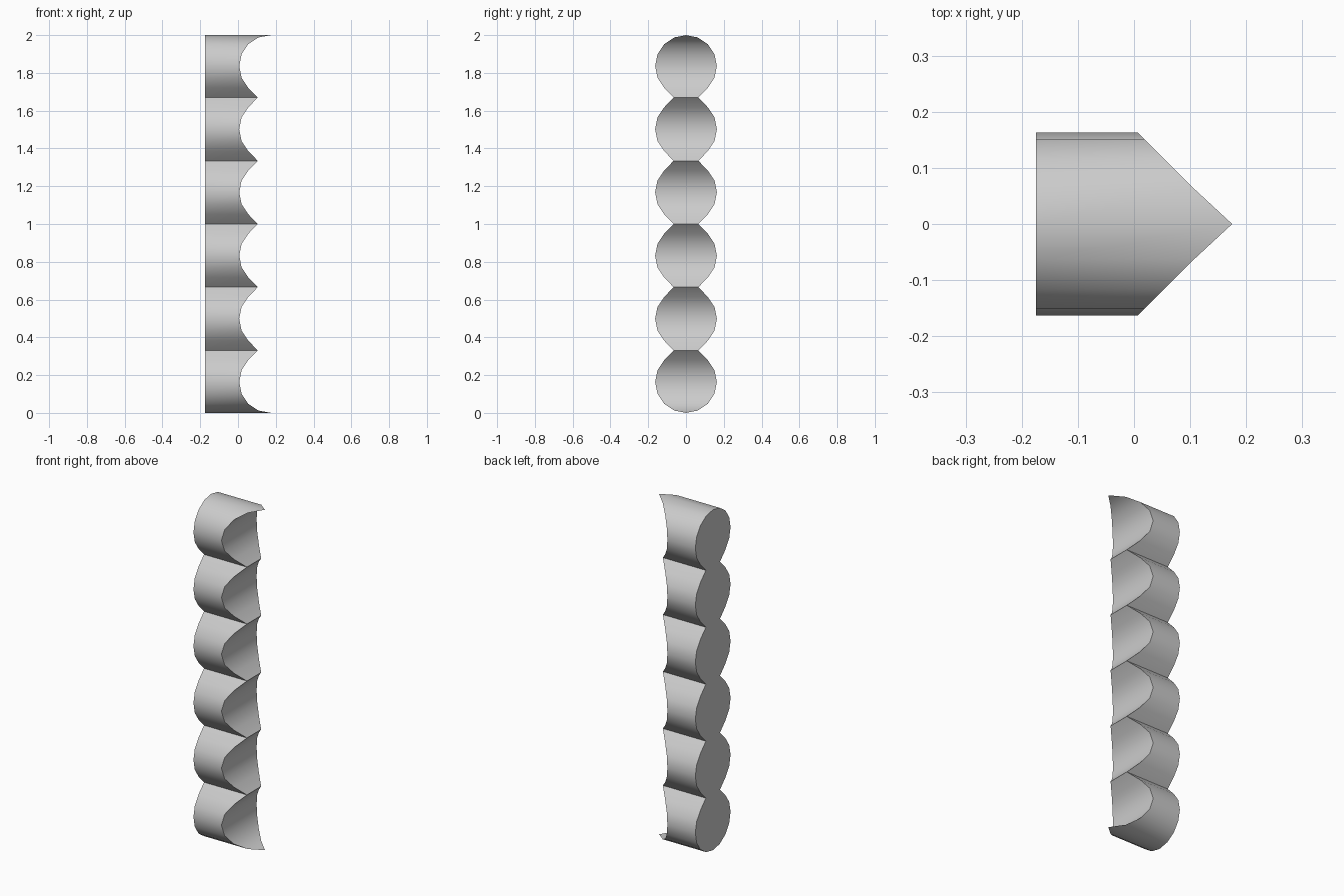
import bpy, bmesh
from math import sin, cos, radians

if "Cube" in bpy.data.objects:
    bpy.data.objects.remove(bpy.data.objects["Cube"])

R = 0.1635                      # log radius
N = 6                           # logs in the stack
PITCH = (2 - 2 * R) / (N - 1)   # spacing of log centres
BACK, TIP = -0.175, 0.17        # sawn end, centre of the crossing logs


def arc(k, degrees):
    """Half width and height on log k (16-sided circle)."""
    a = radians(degrees)
    return R * cos(a), R + k * PITCH + R * sin(a)


# Half profile of the stacked logs, bottom to top; neighbours share a seam
rows = [(0.0, 0.0), arc(0, -67.5)]
for k in range(N):
    rows += [arc(k, d) for d in (-45, -22.5, 0, 22.5, 45)]
    if k < N - 1:
        rows.append((R * cos(radians(67.5)) + 0.003, R + (k + 0.5) * PITCH))
rows += [arc(N - 1, 67.5), (0.0, 2.0)]

# Sweep along x; the front end is hollowed by the same profile running along y
bm = bmesh.new()
rings = []
for w, z in rows:
    end = TIP - w if w else 0.175
    corners = [(BACK, -w), (end, -w), (end, w), (BACK, w)]
    rings.append([bm.verts.new((x, y, z)) for x, y in corners])
for lo, hi in zip(rings, rings[1:]):
    for i in range(4):
        j = (i + 1) % 4
        bm.faces.new((lo[i], lo[j], hi[j], hi[i]))
bmesh.ops.remove_doubles(bm, verts=bm.verts, dist=0.0001)
bmesh.ops.recalc_face_normals(bm, faces=bm.faces)

mesh = bpy.data.meshes.new("notched_log_stack")
bm.to_mesh(mesh)
bm.free()
logs = bpy.data.objects.new("notched_log_stack", mesh)
bpy.context.collection.objects.link(logs)
bpy.context.view_layer.objects.active = logs
logs.select_set(True)
bpy.ops.object.shade_smooth_by_angle(angle=radians(35))
